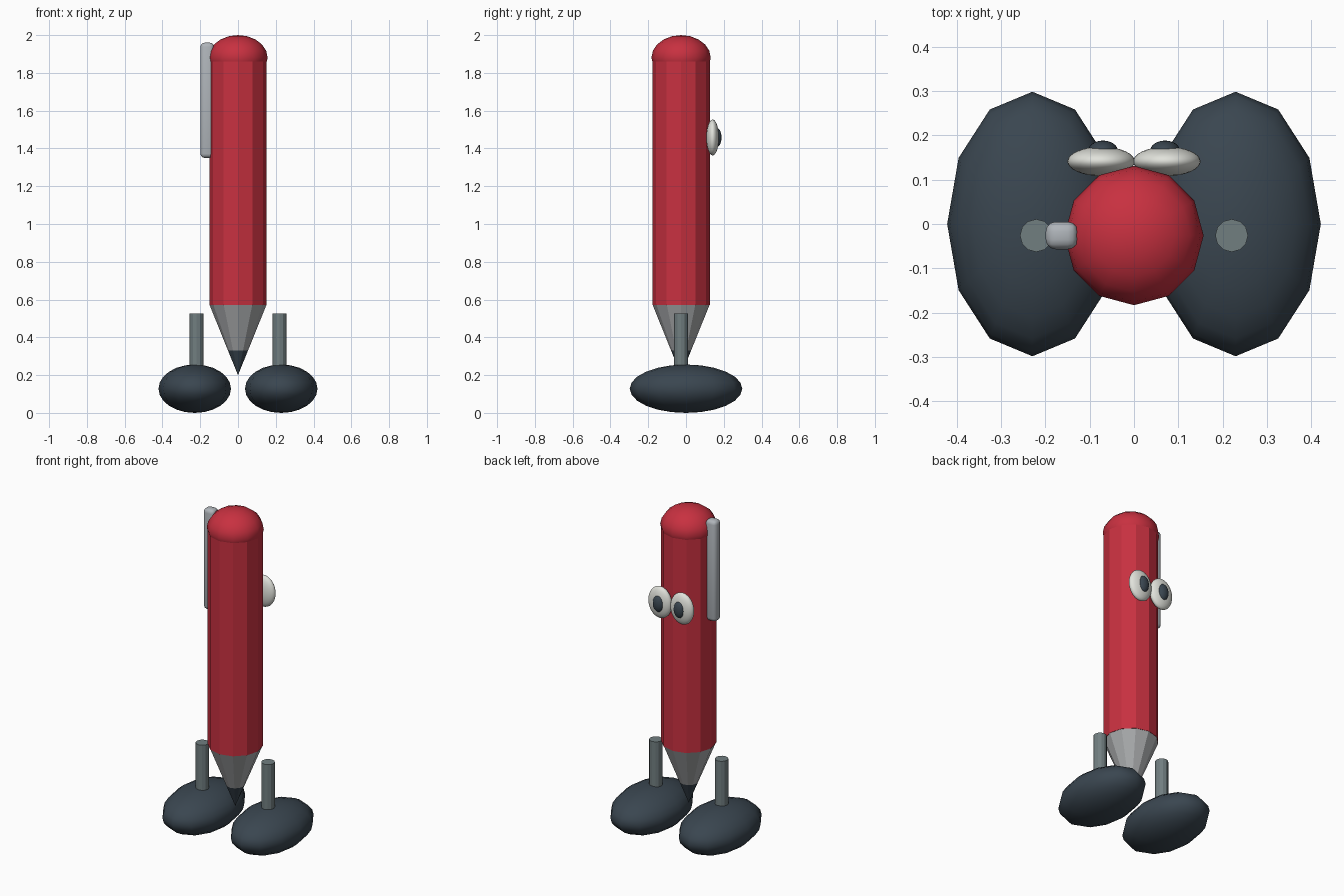
import bpy, bmesh, math
from mathutils import Matrix, Vector

if "Cube" in bpy.data.objects:
    bpy.data.objects.remove(bpy.data.objects["Cube"])

AXIS_Y = -0.026  # the pencil, legs and clip share this depth


def material(name, rgb):
    m = bpy.data.materials.new(name)
    m.diffuse_color = (*rgb, 1)
    m.use_nodes = True
    m.node_tree.nodes["Principled BSDF"].inputs["Base Color"].default_value = m.diffuse_color
    return m


RED = material("red paint", (0.577, 0.030, 0.051))
DARK = material("dark slate", (0.042, 0.061, 0.080))
LEG = material("leg grey", (0.165, 0.209, 0.216))
METAL = material("clip metal", (0.43, 0.46, 0.49))
WOOD = material("tip grey", (0.40, 0.41, 0.42))
WHITE = material("eye white", (0.75, 0.76, 0.71))


def finish(name, bm, mat, loc, smooth):
    bmesh.ops.recalc_face_normals(bm, faces=bm.faces)
    for f in bm.faces:
        f.smooth = smooth
    me = bpy.data.meshes.new(name)
    bm.to_mesh(me)
    bm.free()
    me.materials.append(mat)
    ob = bpy.data.objects.new(name, me)
    ob.location = loc
    bpy.context.collection.objects.link(ob)
    return ob


def ellipsoid(name, loc, radii, mat, segs, rings, face_y=False):
    bm = bmesh.new()
    bmesh.ops.create_uvsphere(bm, u_segments=segs, v_segments=rings, radius=1)
    if face_y:
        bm.transform(Matrix.Rotation(-math.pi / 2, 4, 'X'))
    bm.transform(Matrix.Diagonal((*radii, 1)))
    return finish(name, bm, mat, loc, True)


def tube(name, x, y, z0, z1, r0, r1, mat):
    bm = bmesh.new()
    bmesh.ops.create_cone(bm, cap_ends=True, segments=12,
                          radius1=r0, radius2=r1, depth=z1 - z0)
    bmesh.ops.remove_doubles(bm, verts=bm.verts, dist=1e-5)
    return finish(name, bm, mat, (x, y, (z0 + z1) / 2), False)


# Pencil body, sharpened cone and point
tube("pencil_body", 0, AXIS_Y, 0.57, 1.87, 0.152, 0.152, RED)
tube("sharpened_cone", 0, AXIS_Y, 0.33, 0.57, 0.053, 0.150, WOOD)
tube("pencil_point", 0, AXIS_Y, 0.20, 0.33, 0.0, 0.053, DARK)

# Rounded end cap, spun as rings around the pencil axis
bm = bmesh.new()
profile = [(0.152, 1.86), (0.157, 1.88)]
profile += [(0.157 * math.cos(a), 1.88 + 0.12 * math.sin(a))
            for a in (math.pi / 2 * i / 5 for i in range(1, 6))]
pts = [bm.verts.new((r, 0, z)) for r, z in profile]
edges = [bm.edges.new(p) for p in zip(pts, pts[1:])]
bmesh.ops.spin(bm, geom=pts + edges, cent=(0, 0, 0), axis=(0, 0, 1),
               angle=2 * math.pi, steps=12)
bmesh.ops.remove_doubles(bm, verts=bm.verts, dist=1e-4)
finish("end_cap", bm, RED, (0, AXIS_Y, 0), True)

# Pocket clip on the left side
bm = bmesh.new()
bmesh.ops.create_cube(bm, size=1)
bm.transform(Matrix.Diagonal((0.072, 0.062, 0.61, 1)))
bmesh.ops.bevel(bm, geom=bm.edges[:], offset=0.022, segments=3,
                profile=0.5, affect='EDGES')
finish("pocket_clip", bm, METAL, (-0.163, AXIS_Y, 1.655), True)

# Mirrored feet, legs and eyes
for side, s in (("left", -1), ("right", 1)):
    ellipsoid(side + "_foot", (s * 0.229, 0, 0.128), (0.192, 0.298, 0.128),
              DARK, 12, 12)
    tube(side + "_leg", s * 0.220, AXIS_Y, 0.18, 0.525, 0.037, 0.037, LEG)
    ellipsoid(side + "_eye", (s * 0.074, 0.141, 1.458), (0.076, 0.033, 0.095),
              WHITE, 32, 16, True)
    ellipsoid(side + "_pupil", (s * 0.070, 0.164, 1.458), (0.034, 0.024, 0.050),
              DARK, 24, 12, True)
